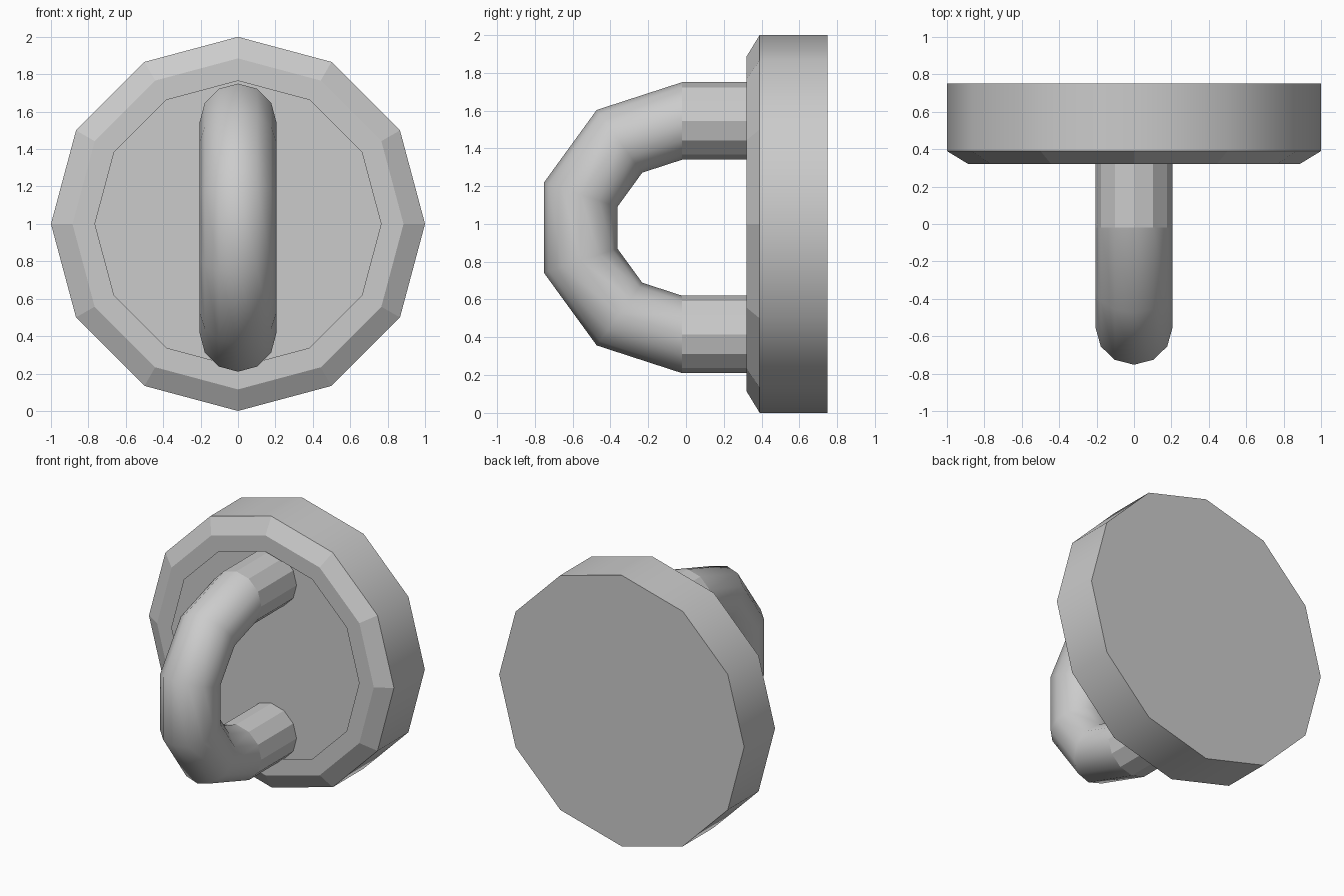
import bpy, bmesh, math
from mathutils import Vector

if "Cube" in bpy.data.objects:
    bpy.data.objects.remove(bpy.data.objects["Cube"])

SIDES = 12


def loft(name, rings, smooth_bands=(), cap_start=False, cap_end=False):
    """Bridge successive rings of points; bands listed in smooth_bands are smooth shaded."""
    bm = bmesh.new()
    loops = [[bm.verts.new(p) for p in ring] for ring in rings]
    n = len(rings[0])
    for b, (lo, hi) in enumerate(zip(loops, loops[1:])):
        for i in range(n):
            j = (i + 1) % n
            f = bm.faces.new((lo[i], lo[j], hi[j], hi[i]))
            f.smooth = b in smooth_bands
    if cap_start:
        bm.faces.new(loops[0][::-1])
    if cap_end:
        bm.faces.new(loops[-1])
    bmesh.ops.recalc_face_normals(bm, faces=bm.faces[:])
    # keep the border between smooth and flat regions crisp
    for e in bm.edges:
        if len(e.link_faces) == 2 and not all(f.smooth for f in e.link_faces):
            e.smooth = False
    me = bpy.data.meshes.new(name)
    bm.to_mesh(me)
    bm.free()
    ob = bpy.data.objects.new(name, me)
    bpy.context.collection.objects.link(ob)
    return ob


def disc_ring(radius, y):
    return [Vector((radius * math.cos(a), y, 1 + radius * math.sin(a)))
            for a in (math.tau * i / SIDES for i in range(SIDES))]


def tube_ring(center, outward, radius=0.205):
    return [center + radius * (math.cos(a) * outward + math.sin(a) * Vector((1, 0, 0)))
            for a in (math.tau * i / SIDES for i in range(SIDES))]


# Wall plate: flat back, smooth rim, flat front
loft("wall_plate", [disc_ring(1.0, 0.75), disc_ring(1.0, 0.39)],
     smooth_bands=(0,), cap_start=True, cap_end=True)

# Raised lip around the plate front: chamfer and thin flat collar, open in the middle
loft("front_lip", [disc_ring(1.0, 0.39), disc_ring(0.885, 0.32), disc_ring(0.765, 0.32)])

# Handle: half ring of five bends with a straight leg at each end
MID = Vector((0, -0.02, 0.98))
MAJOR = 0.565
up = Vector((0, 0, 1))
leg = Vector((0, 0.41, 0))
rings = [tube_ring(MID + MAJOR * up + leg, up)]
for k in range(6):
    a = math.radians(90 + 36 * k)
    d = Vector((0, math.cos(a), math.sin(a)))
    rings.append(tube_ring(MID + MAJOR * d, d))
rings.append(tube_ring(MID - MAJOR * up + leg, -up))
loft("handle_ring", rings, smooth_bands=range(1, 6))
